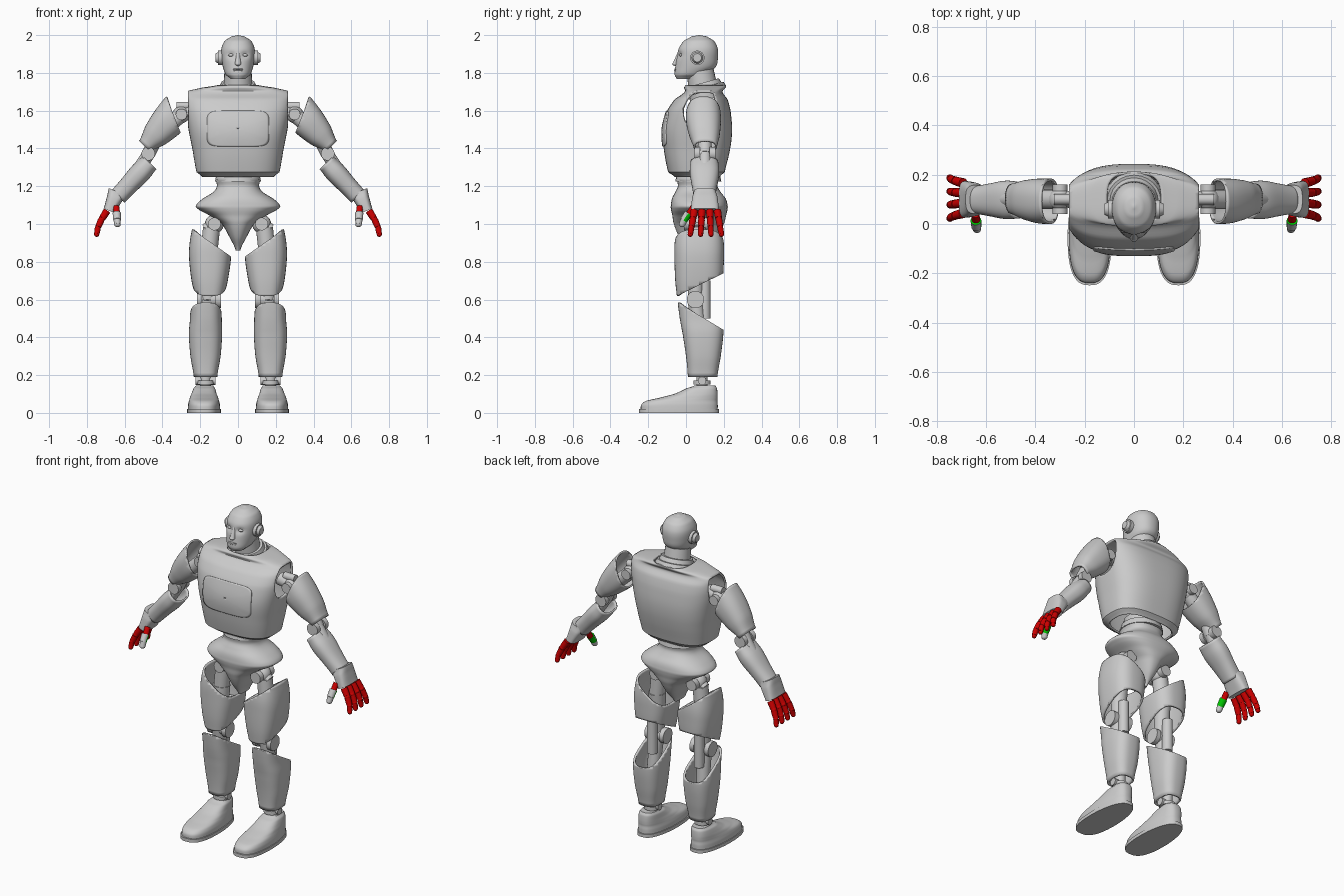
import bpy, bmesh, math
from mathutils import Vector
from mathutils.bvhtree import BVHTree

if "Cube" in bpy.data.objects:
    bpy.data.objects.remove(bpy.data.objects["Cube"])


def material(name, colour):
    mat = bpy.data.materials.new(name)
    mat.use_nodes = True
    mat.diffuse_color = (*colour, 1)
    mat.node_tree.nodes["Principled BSDF"].inputs["Base Color"].default_value = (*colour, 1)
    return mat


GREY = material("armour grey", (.6, .6, .6))
RED = material("finger red", (.6, 0, 0))
GREEN = material("thumb green", (0, .6, 0))
UP = (Vector((0, 0, 0)), Vector((0, 0, 1)))
parts = []


def make(name, bm, mats=(GREY,), rule=None, thick=0):
    """Turn a bmesh into an object, optionally hollow with a wall thickness."""
    mesh = bpy.data.meshes.new(name)
    bm.normal_update()
    for face in bm.faces:
        face.material_index = rule(face) if rule else 0
    bm.to_mesh(mesh)
    for mat in mats:
        mesh.materials.append(mat)
    obj = bpy.data.objects.new(name, mesh)
    bpy.context.collection.objects.link(obj)
    if thick:
        wall = obj.modifiers.new("wall", 'SOLIDIFY')
        wall.thickness, wall.offset = thick, -1
    parts.append(obj)
    return obj


def pair(part, bm, **options):
    """Make the left part and its mirror image on the right."""
    make("left_" + part, bm, **options)
    bmesh.ops.scale(bm, vec=(-1, 1, 1), verts=bm.verts)
    bmesh.ops.reverse_faces(bm, faces=bm.faces)
    make("right_" + part, bm, **options)


def smooth_keys(keys, steps=5):
    """Catmull-Rom interpolation of the section keys."""
    keys = sorted(keys)
    rows = []
    for i in range(len(keys) - 1):
        a, b, c, d = (keys[min(max(i + k, 0), len(keys) - 1)] for k in (-1, 0, 1, 2))
        for s in range(steps):
            t = s / steps
            rows.append([b[n] + t / 2 * (c[n] - a[n] + t * (2 * a[n] - 5 * b[n] + 4 * c[n] - d[n]
                         + t * (3 * (b[n] - c[n]) + d[n] - a[n]))) for n in range(len(b))])
            rows[-1][0] = b[0] + t * (c[0] - b[0])
    return rows + [keys[-1]]


def loft(keys, power=2.4, caps=True, axis=UP, cuts=(), sides=48):
    """Sections (height, x, y, x radius, y radius) along an axis, then plane cuts."""
    bm = bmesh.new()
    start, end = axis
    d = (end - start).normalized()
    across = Vector((d.z, 0, -d.x))
    rings = []
    for h, x, y, rx, ry in smooth_keys(keys):
        ring = []
        for j in range(sides):
            c, s = math.cos(math.tau * j / sides), math.sin(math.tau * j / sides)
            u = x + rx * math.copysign(abs(c) ** (2 / power), c)
            v = y + ry * math.copysign(abs(s) ** (2 / power), s)
            ring.append(bm.verts.new(start.lerp(end, h) + across * u + Vector((0, v, 0))))
        rings.append(ring)
    for low, high in zip(rings, rings[1:]):
        for j in range(sides):
            k = (j + 1) % sides
            bm.faces.new((low[j], low[k], high[k], high[j]))
    if caps:
        bm.faces.new(rings[0][::-1])
        bm.faces.new(rings[-1])
    for point, normal in cuts:
        bmesh.ops.bisect_plane(bm, geom=bm.verts[:] + bm.edges[:] + bm.faces[:],
                               plane_co=point, plane_no=normal, clear_outer=True)
    return bm


def rod(bm, a, b, r, r_end=None):
    a, b = Vector(a), Vector(b)
    made = bmesh.ops.create_cone(bm, cap_ends=True, segments=24, radius1=r,
                                 radius2=r if r_end is None else r_end, depth=(b - a).length)
    bmesh.ops.rotate(bm, verts=made["verts"], matrix=(b - a).to_track_quat('Z', 'Y').to_matrix())
    bmesh.ops.translate(bm, verts=made["verts"], vec=(a + b) / 2)


def ball(bm, centre, radii):
    made = bmesh.ops.create_uvsphere(bm, u_segments=20, v_segments=12, radius=1)
    bmesh.ops.scale(bm, vec=radii, verts=made["verts"])
    bmesh.ops.translate(bm, vec=centre, verts=made["verts"])


# Head with sunken eye sockets
bm = loft([(1.768, 0, 0, .04, .05), (1.79, 0, .02, .065, .08), (1.83, 0, .05, .08, .107),
           (1.88, 0, .06, .088, .109), (1.93, 0, .065, .088, .103), (1.97, 0, .068, .07, .08),
           (1.993, 0, .07, .035, .04), (2, 0, .07, .004, .005)], power=2.2)
for v in bm.verts:
    if v.co.y < .02:
        near = ((abs(v.co.x) - .036) / .02) ** 2 + ((v.co.z - 1.895) / .015) ** 2
        v.co.y += .014 * math.exp(-near)
make("head", bm)
bm = bmesh.new()
rod(bm, (0, -.036, 1.91), (0, -.054, 1.845), .007, .017)
ball(bm, (0, -.056, 1.848), (.016, .016, .011))
make("nose", bm)
bm = bmesh.new()
for z in (1.812, 1.82):
    ball(bm, (0, -.05, z), (.028, .013, .005))
make("lips", bm)
bm = bmesh.new()
ball(bm, (.036, -.026, 1.894), (.016, .01, .008))
pair("eye", bm)
bm = bmesh.new()
rod(bm, (.08, .06, 1.88), (.105, .06, 1.88), .038)
rod(bm, (.105, .06, 1.88), (.12, .06, 1.88), .03, .022)
pair("ear_disc", bm)

# Neck and tilted collar
bm = bmesh.new()
rod(bm, (0, .1, 1.66), (0, .075, 1.81), .08, .072)
make("neck", bm)
lean = Vector((0, -.28, 1)).normalized()
bm = bmesh.new()
for at, radius in ((.0, .117), (.025, .098)):
    base = Vector((0, .1, 1.70)) + lean * at
    rod(bm, base, base + lean * .024, radius, radius - .008)
make("collar", bm)

# Torso shell with flat-cut arm openings
torso = loft([(1.25, 0, .06, .19, .12), (1.275, 0, .055, .22, .15), (1.4, 0, .058, .242, .176),
              (1.5, 0, .06, .262, .184), (1.6, 0, .068, .28, .168), (1.66, 0, .08, .285, .14),
              (1.7, 0, .093, .28, .1), (1.722, 0, .1, .19, .11), (1.735, 0, .105, .11, .108)],
             power=2.8, caps=False, sides=72,
             cuts=[((s * .264, 0, 0), (s, 0, 0)) for s in (-1, 1)])
surface = BVHTree.FromBMesh(torso)
make("torso", torso, thick=.012)

# Chest plate laid on the torso
bm = loft([(0, 0, 0, .004, .002), (.5, 0, 0, .083, .047), (1, 0, 0, .165, .095)],
          power=6, caps=False)
for v in bm.verts:
    x, z = v.co.x, 1.505 + v.co.y
    hit = surface.ray_cast(Vector((x, -1, z)), Vector((0, 1, 0)))[0]
    v.co = (x, hit.y - .006, z)
bmesh.ops.reverse_faces(bm, faces=[f for f in bm.faces if f.normal.y > 0])
bmesh.ops.recalc_face_normals(bm, faces=bm.faces)
if sum(f.normal.y for f in bm.faces) > 0:
    bmesh.ops.reverse_faces(bm, faces=bm.faces)
make("chest_plate", bm, thick=.009)

# Waist and pelvis
bm = bmesh.new()
rod(bm, (0, .065, 1.18), (0, .065, 1.3), .1)
rod(bm, (0, .065, 1.225), (0, .065, 1.26), .122, .115)
make("waist", bm)
make("pelvis", loft([(.86, 0, .06, .012, .05), (.93, 0, .065, .045, .1), (1.0, 0, .068, .085, .132),
                     (1.045, 0, .07, .15, .142), (1.08, 0, .07, .212, .15), (1.1, 0, .07, .222, .15),
                     (1.135, 0, .068, .185, .142), (1.17, 0, .063, .13, .12),
                     (1.2, 0, .062, .112, .105), (1.235, 0, .062, .118, .11)]))

# Legs: hollow thigh and shin shells over a jointed frame
pair("thigh", loft([(.58, .15, .06, .072, .105), (.7, .15, .068, .096, .125), (.82, .148, .07, .111, .131),
                    (.9, .147, .07, .109, .13), (1.0, .147, .07, .093, .115)], caps=False, power=2.7,
                   cuts=[((.24, 0, .97), (-.14, 0, .2)), ((0, -.045, .62), (0, .12, -.245))]), thick=.012)
pair("shin", loft([(.19, .172, .088, .062, .078), (.3, .172, .092, .08, .092), (.42, .172, .09, .088, .108),
                   (.5, .17, .082, .084, .115), (.6, .17, .075, .084, .12)], caps=False, power=2.7,
                  cuts=[((0, -.045, .585), (0, .14, .235))]), thick=.012)
bm = bmesh.new()
ball(bm, (.125, .06, 1.0), (.05, .05, .05))
rod(bm, (.09, .06, 1.03), (.17, .06, .97), .032)
rod(bm, (.125, -.01, 1.0), (.125, .13, 1.0), .034)
rod(bm, (.14, .06, .98), (.155, .06, .84), .045)
rod(bm, (.155, .06, .86), (.158, .05, .6), .05, .04)
pair("hip_joint", bm)
bm = bmesh.new()
for x, radius in ((.09, .046), (.118, .038), (.19, .046)):
    rod(bm, (x, .05, .6), (x + .028, .05, .6), radius)
rod(bm, (.09, .05, .6), (.218, .05, .6), .03)
rod(bm, (.16, .1, .7), (.16, .1, .5), .03)
rod(bm, (.162, .05, .6), (.172, .085, .3), .042, .035)
pair("knee_joint", bm)
bm = bmesh.new()
rod(bm, (.172, .085, .32), (.172, .085, .13), .03)
rod(bm, (.172, .085, .15), (.172, .085, .172), .046)
rod(bm, (.118, .085, .17), (.226, .085, .17), .022)
pair("ankle_joint", bm)

# Feet, narrower toward the heel
for part, rows in (("sole", [(0, .18, -.037, .09, .212), (.02, .18, -.037, .09, .212)]),
                   ("foot", [(.02, .18, -.036, .085, .204), (.045, .18, -.034, .084, .202),
                             (.064, .18, -.022, .08, .188), (.078, .18, .01, .076, .157),
                             (.1, .18, .052, .07, .115), (.13, .178, .083, .062, .081),
                             (.145, .176, .1, .05, .056)])):
    bm = loft(rows, power=2.7)
    for v in bm.verts:
        v.co.x = .18 + (v.co.x - .18) * (1 - .9 * max(0, v.co.y + .02))
    pair(part, bm)

# Arms: hollow shells, shoulder and elbow joints
pair("upper_arm", loft([(0, 0, .092, .097, .09), (.35, 0, .093, .09, .092), (.7, 0, .098, .072, .08),
                        (1, 0, .102, .043, .062)], caps=False,
                       axis=(Vector((.305, 0, 1.615)), Vector((.492, 0, 1.41))),
                       cuts=[((.34, 0, 1.575), (-.93, 0, .37))]), thick=.01)
pair("forearm", loft([(0, 0, .097, .05, .074), (.3, 0, .098, .056, .078), (.7, 0, .098, .05, .066),
                      (1, 0, .098, .048, .058)], caps=False,
                     axis=(Vector((.468, 0, 1.325)), Vector((.635, 0, 1.145)))), thick=.01)
bm = bmesh.new()
ball(bm, (.3, .1, 1.58), (.046, .046, .046))
rod(bm, (.22, .1, 1.6), (.3, .1, 1.58), .04, .03)
rod(bm, (.3, .04, 1.58), (.3, .16, 1.58), .03)
rod(bm, (.25, .1, 1.625), (.325, .1, 1.625), .022)
rod(bm, (.3, .1, 1.58), (.44, .1, 1.45), .04, .038)
pair("shoulder_joint", bm)
bm = bmesh.new()
for y, radius in ((.045, .036), (.075, .028), (.125, .036)):
    rod(bm, (.475, y, 1.372), (.475, y + .03, 1.372), radius)
rod(bm, (.44, .1, 1.44), (.475, .1, 1.37), .036)
rod(bm, (.47, .1, 1.375), (.58, .1, 1.21), .034)
rod(bm, (.58, .1, 1.2), (.655, .1, 1.12), .03)
pair("elbow_joint", bm)

# Hands
pair("hand", loft([(0, 0, .1, .05, .058), (.35, 0, .1, .042, .068), (1, 0, .1, .032, .074)], power=3.2,
                  axis=(Vector((.638, 0, 1.17)), Vector((.682, 0, 1.07)))))
for n, finger in enumerate(("index", "middle", "ring", "little")):
    spread = n - 1.5
    path = [Vector((x, .105 + spread * gap, z)) for x, gap, z in
            ((.69, .04, 1.075), (.722, .046, 1.025), (.742, .051, .98), (.748, .055, .945))]
    bm = bmesh.new()
    for a, b, radius in zip(path, path[1:], (.02, .018, .016)):
        rod(bm, a.lerp(b, .12), b.lerp(a, .12), radius, radius * .9)
        ball(bm, b, (radius * .85,) * 3)
    pair(finger + "_finger", bm, mats=(RED,))
bm = bmesh.new()
rod(bm, (.645, .04, 1.09), (.641, .014, 1.05), .017)
pair("thumb_base", bm, mats=(RED,))
bm = bmesh.new()
rod(bm, (.642, .014, 1.057), (.64, -.012, 1.02), .022, .02)
pair("thumb_middle", bm, mats=(GREY, GREEN), rule=lambda f: int(f.normal.y > -.2))
bm = bmesh.new()
rod(bm, (.64, -.01, 1.022), (.638, -.02, .998), .019, .017)
ball(bm, (.638, -.02, .998), (.017, .017, .015))
pair("thumb_tip", bm)

# Smooth shading that keeps hard edges
bpy.ops.object.select_all(action='DESELECT')
for obj in parts:
    obj.select_set(True)
bpy.context.view_layer.objects.active = parts[0]
bpy.ops.object.shade_smooth_by_angle(angle=math.radians(35))
